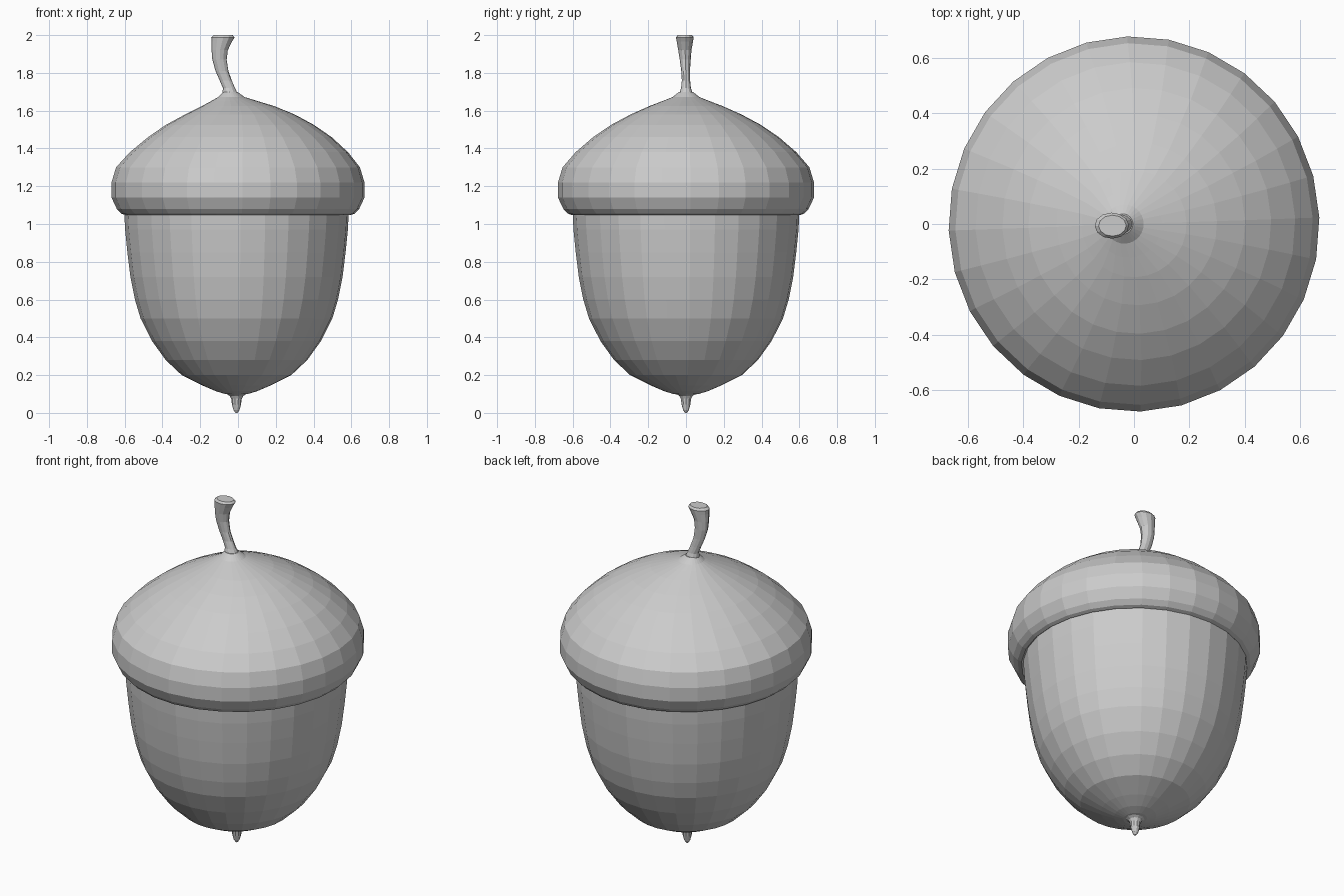
import bpy, bmesh
from math import sin, cos, pi, radians


def loft(name, rings, sides, turn=2):
    """Flat-shaded skin through elliptical rings (cx, cy, z, rx, ry), capped at both ends."""
    bm = bmesh.new()
    loops = []
    for cx, cy, z, rx, ry in rings:
        angles = [2 * pi * i / sides + radians(turn) for i in range(sides)]
        loops.append([bm.verts.new((cx + rx * cos(a), cy + ry * sin(a), z)) for a in angles])
    for lo, hi in zip(loops, loops[1:]):
        for i in range(sides):
            j = (i + 1) % sides
            bm.faces.new((lo[i], lo[j], hi[j], hi[i]))
    bm.faces.new(loops[0][::-1])
    bm.faces.new(loops[-1])
    mesh = bpy.data.meshes.new(name)
    bm.to_mesh(mesh)
    bm.free()
    obj = bpy.data.objects.new(name, mesh)
    bpy.context.collection.objects.link(obj)
    return obj


# Nut body: (z, radius)
nut = [(0.095, 0.02), (0.10, 0.06), (0.115, 0.11), (0.145, 0.18), (0.20, 0.29),
       (0.28, 0.375), (0.38, 0.447), (0.50, 0.508), (0.60, 0.538), (0.72, 0.562),
       (0.85, 0.578), (0.97, 0.59), (1.05, 0.594), (1.10, 0.594)]
loft("nut", [(-0.008, 0, z, r, r + 0.006) for z, r in nut], 28)

# Pointed tip under the nut
tip = [(0.0, 0.006), (0.015, 0.016), (0.045, 0.024), (0.075, 0.028), (0.09, 0.036), (0.11, 0.07)]
loft("nut_tip", [(-0.008, 0, z, r, r) for z, r in tip], 10)

# Domed cap with rolled rim: (centre x, z, radius)
cap = [(0, 1.07, 0.57), (0, 1.047, 0.597), (0, 1.055, 0.618), (0, 1.08, 0.642),
       (0, 1.14, 0.670), (0, 1.22, 0.670), (0, 1.30, 0.646), (0.005, 1.38, 0.578),
       (0.01, 1.46, 0.486), (0.01, 1.525, 0.392), (0.01, 1.58, 0.29),
       (0, 1.625, 0.19), (-0.02, 1.652, 0.12), (-0.035, 1.672, 0.07), (-0.04, 1.70, 0.036)]
loft("cap", [(x, 0, z, r, r * 1.012) for x, z, r in cap], 28)

# Curved stem, flaring to a cut end
stem = [(-0.04, 0, 1.665, 0.07, 0.06), (-0.042, 0, 1.69, 0.04, 0.036),
        (-0.048, 0, 1.72, 0.032, 0.026), (-0.065, 0, 1.76, 0.032, 0.022),
        (-0.085, -0.002, 1.81, 0.034, 0.023), (-0.098, -0.004, 1.87, 0.038, 0.029),
        (-0.097, -0.006, 1.92, 0.043, 0.035), (-0.086, -0.006, 1.965, 0.054, 0.043),
        (-0.08, -0.006, 1.988, 0.062, 0.047), (-0.078, -0.006, 2.0, 0.05, 0.038)]
loft("stem", stem, 12)
